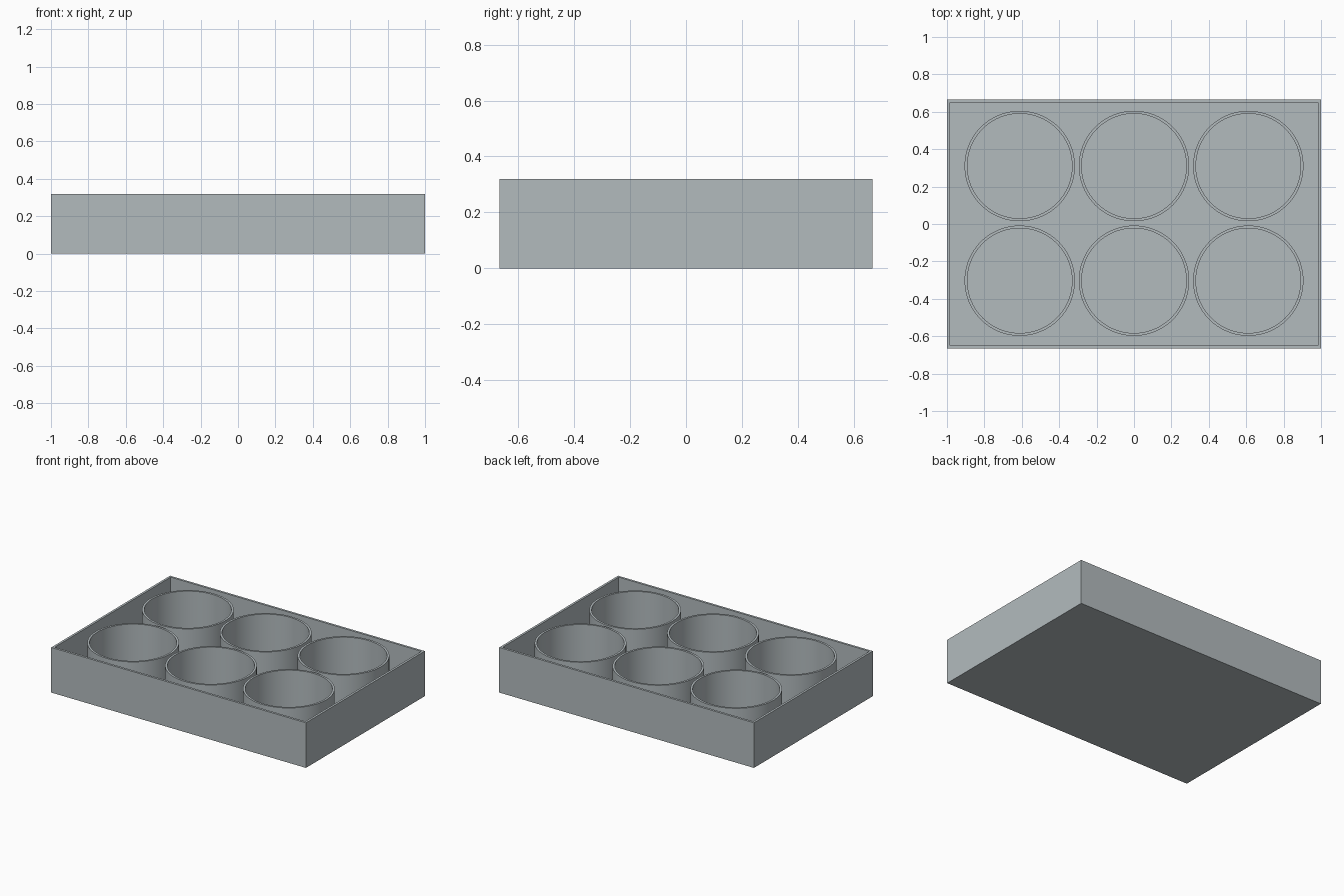
import bpy, bmesh, math
from mathutils import Vector

if "Cube" in bpy.data.objects:
    bpy.data.objects.remove(bpy.data.objects["Cube"])

HEIGHT, WALL, FLOOR = 0.32, 0.016, 0.016
CUP_OUTER, CUP_INNER, SIDES = 0.295, 0.28, 96

grey = bpy.data.materials.new("pale grey")
grey.diffuse_color = (0.45, 0.497, 0.515, 1)
grey.use_nodes = True
grey.node_tree.nodes["Principled BSDF"].inputs["Base Color"].default_value = grey.diffuse_color


def make_object(name, bm):
    bmesh.ops.recalc_face_normals(bm, faces=bm.faces)
    mesh = bpy.data.meshes.new(name)
    bm.to_mesh(mesh)
    bm.free()
    mesh.materials.append(grey)
    obj = bpy.data.objects.new(name, mesh)
    bpy.context.collection.objects.link(obj)
    return obj


# Open tray: a box whose top is inset and pushed down to the floor
bm = bmesh.new()
bmesh.ops.create_cube(bm, size=1)
for v in bm.verts:
    v.co = Vector((v.co.x * 2, v.co.y * 1.333, (v.co.z + 0.5) * HEIGHT))
top = max(bm.faces, key=lambda f: f.calc_center_median().z)
bmesh.ops.inset_region(bm, faces=[top], thickness=WALL, use_even_offset=True)
hollow = bmesh.ops.extrude_face_region(bm, geom=[top])
for v in [g for g in hollow["geom"] if isinstance(g, bmesh.types.BMVert)]:
    v.co.z = FLOOR
if top.is_valid:
    bmesh.ops.delete(bm, geom=[top], context='FACES_ONLY')
make_object("tray", bm)


# Thin-walled round cup holder standing on the tray floor
def make_cup(name, x, y):
    bm = bmesh.new()
    profile = [(CUP_OUTER, FLOOR), (CUP_OUTER, HEIGHT),
               (CUP_INNER, HEIGHT), (CUP_INNER, FLOOR)]
    verts = [bm.verts.new((r, 0, z)) for r, z in profile]
    edges = [bm.edges.new(pair) for pair in zip(verts, verts[1:])]
    bmesh.ops.spin(bm, geom=verts + edges, axis=(0, 0, 1), cent=(0, 0, 0),
                   angle=2 * math.pi, steps=SIDES, use_merge=True)
    bmesh.ops.remove_doubles(bm, verts=bm.verts, dist=0.0001)
    cup = make_object(name, bm)
    cup.location = (x, y, 0)
    bpy.ops.object.select_all(action='DESELECT')
    cup.select_set(True)
    bpy.context.view_layer.objects.active = cup
    bpy.ops.object.shade_smooth_by_angle(angle=math.radians(30))


# Two rows of three cups
for row, y in (("front", -0.303), ("back", 0.31)):
    for column, x in (("left", -0.611), ("middle", 0), ("right", 0.611)):
        make_cup(f"{row}_{column}_cup", x, y)
